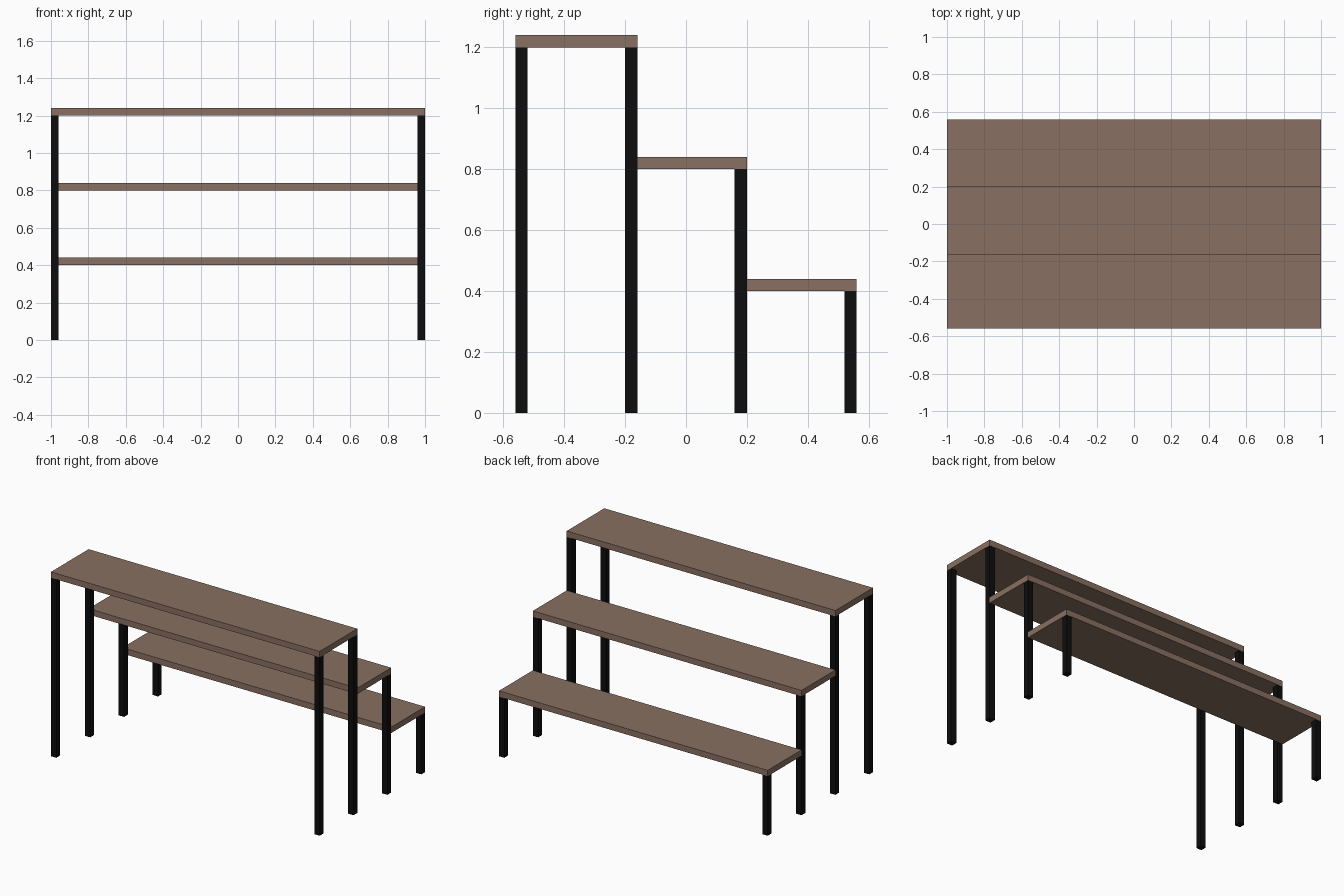
import bpy
import bmesh
from mathutils import Matrix, Vector

if "Cube" in bpy.data.objects:
    bpy.data.objects.remove(bpy.data.objects["Cube"])


def material(name, color):
    mat = bpy.data.materials.new(name)
    mat.diffuse_color = color
    mat.use_nodes = True
    mat.node_tree.nodes["Principled BSDF"].inputs["Base Color"].default_value = mat.diffuse_color
    return mat


wood = material("brown_wood", (0.25, 0.16, 0.12, 1))
black = material("black_metal", (0.004, 0.004, 0.004, 1))


def box(name, lo, hi, mat):
    lo, hi = Vector(lo), Vector(hi)
    bm = bmesh.new()
    bmesh.ops.create_cube(bm, size=1, matrix=Matrix.Diagonal((*(hi - lo), 1)))
    mesh = bpy.data.meshes.new(name)
    bm.to_mesh(mesh)
    bm.free()
    mesh.materials.append(mat)
    obj = bpy.data.objects.new(name, mesh)
    obj.location = (lo + hi) / 2
    bpy.context.collection.objects.link(obj)
    return obj


HALF = 1.0   # half of the overall width
T = 0.04     # board thickness and leg width

# Stepped shelves: name, front y, back y, underside z
for name, y0, y1, z in (("top", -0.56, -0.16, 1.2),
                        ("middle", -0.16, 0.20, 0.8),
                        ("bottom", 0.20, 0.56, 0.4)):
    box(name + "_shelf", (-HALF, y0, z), (HALF, y1, z + T), wood)

# Square legs, one pair per row: name, front y, height
for name, y, h in (("front", -0.56, 1.2), ("upper", -0.20, 1.2),
                   ("lower", 0.16, 0.8), ("back", 0.52, 0.4)):
    for side, x in (("left", -HALF), ("right", HALF - T)):
        box(f"{name}_{side}_leg", (x, y, 0), (x + T, y + T, h), black)
